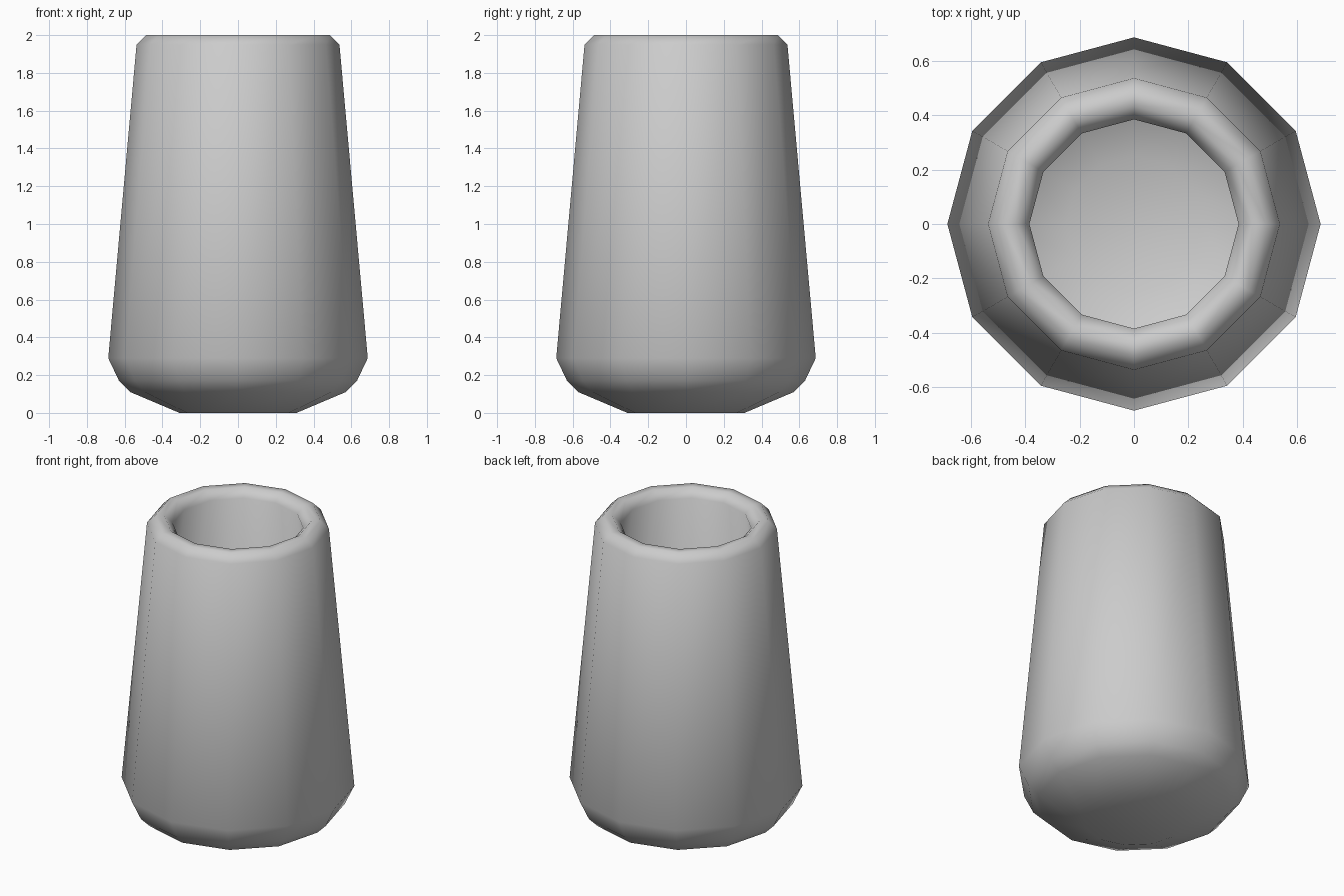
import bpy, bmesh, math

if "Cube" in bpy.data.objects:
    bpy.data.objects.remove(bpy.data.objects["Cube"])

SIDES = 12
# Profile (radius, height): outer base, tapered wall, rounded lip, hollow inside
PROFILE = [(0.31, 0.0), (0.57, 0.11), (0.63, 0.17), (0.687, 0.29),
           (0.537, 1.95), (0.487, 2.0), (0.435, 2.0), (0.385, 1.95),
           (0.535, 0.34), (0.50, 0.25), (0.45, 0.21), (0.25, 0.13)]

bm = bmesh.new()
rings = []
for r, z in PROFILE:
    rings.append([bm.verts.new((r * math.cos(2 * math.pi * i / SIDES),
                                r * math.sin(2 * math.pi * i / SIDES), z))
                  for i in range(SIDES)])

# Walls between neighbouring rings
for a, b in zip(rings, rings[1:]):
    for i in range(SIDES):
        j = (i + 1) % SIDES
        bm.faces.new((a[i], a[j], b[j], b[i]))

# Underside and inner floor
bm.faces.new(rings[0][::-1])
bm.faces.new(rings[-1])
bmesh.ops.recalc_face_normals(bm, faces=bm.faces[:])
for f in bm.faces:
    f.smooth = True

mesh = bpy.data.meshes.new("tapered_cup")
bm.to_mesh(mesh)
bm.free()
cup = bpy.data.objects.new("tapered_cup", mesh)
bpy.context.collection.objects.link(cup)
